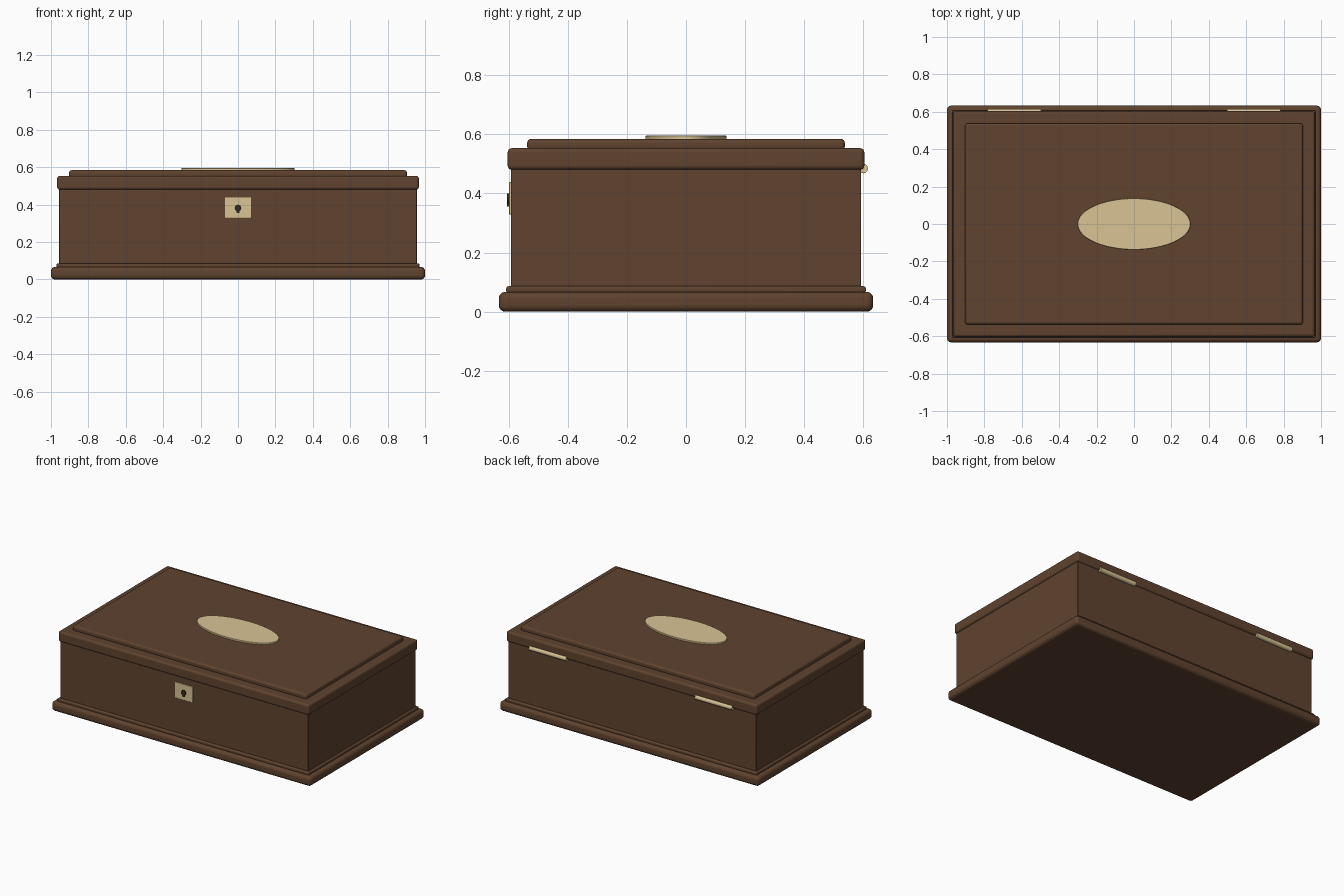
import bpy
import math

cube = bpy.data.objects.get("Cube")
if cube:
    bpy.data.objects.remove(cube, do_unlink=True)


def material(name, color, roughness=0.5):
    mat = bpy.data.materials.new(name)
    mat.use_nodes = True
    mat.diffuse_color = (*color, 1)
    shader = mat.node_tree.nodes["Principled BSDF"]
    shader.inputs["Base Color"].default_value = (*color, 1)
    shader.inputs["Roughness"].default_value = roughness
    return mat


wood = material("walnut wood", (0.115, 0.056, 0.028))
brass = material("pale brass", (0.70, 0.55, 0.30))
dark = material("dark keyhole", (0.03, 0.022, 0.015))


def finish(obj, name, mat, bevel=0, segments=4):
    obj.name = name
    obj.data.materials.append(mat)
    bpy.ops.object.transform_apply(location=False, rotation=True, scale=True)
    if bevel:
        mod = obj.modifiers.new("rounded edges", "BEVEL")
        mod.width = bevel
        mod.segments = segments
        mod.limit_method = "ANGLE"
    bpy.ops.object.shade_smooth_by_angle(angle=math.radians(35))
    return obj


def slab(name, half_x, half_y, bottom, top, mat, bevel=0, x=0, y=0):
    bpy.ops.mesh.primitive_cube_add(size=2, location=(x, y, (bottom + top) / 2))
    obj = bpy.context.object
    obj.scale = (half_x, half_y, (top - bottom) / 2)
    return finish(obj, name, mat, bevel)


def rod(name, radius, depth, location, mat, axis=(0, 0, 0), stretch=(1, 1, 1), sides=24, bevel=0):
    bpy.ops.mesh.primitive_cylinder_add(vertices=sides, radius=radius, depth=depth,
                                        location=location, rotation=axis)
    obj = bpy.context.object
    obj.scale = stretch
    return finish(obj, name, mat, bevel, 2)


# Wooden case, stacked from the plinth up
slab("plinth", 1.0, 0.633, 0.0, 0.067, wood, 0.022)
slab("plinth_moulding", 0.97, 0.608, 0.062, 0.086, wood, 0.008)
slab("box_body", 0.957, 0.592, 0.08, 0.485, wood, 0.003)
slab("lid", 0.967, 0.603, 0.48, 0.553, wood, 0.014)
slab("lid_raised_panel", 0.903, 0.537, 0.545, 0.584, wood, 0.013)

# Oval plaque on the lid
rod("oval_plaque", 1, 0.014, (0, 0, 0.588), brass, stretch=(0.302, 0.137, 1), sides=64, bevel=0.002)

# Lock plate and keyhole
slab("lock_plate", 0.07, 0.005, 0.329, 0.438, brass, 0.002, y=-0.593)
quarter = math.pi / 2
rod("keyhole", 0.018, 0.014, (0, -0.598, 0.382), dark, (quarter, 0, 0), sides=12)
slab("keyhole_slot", 0.008, 0.007, 0.355, 0.38, dark, y=-0.598)

# Hinge barrels along the back
for side, sign in (("left", 1), ("right", -1)):
    rod(side + "_hinge", 0.016, 0.286, (sign * 0.64, 0.599, 0.484), brass, (0, quarter, 0))
